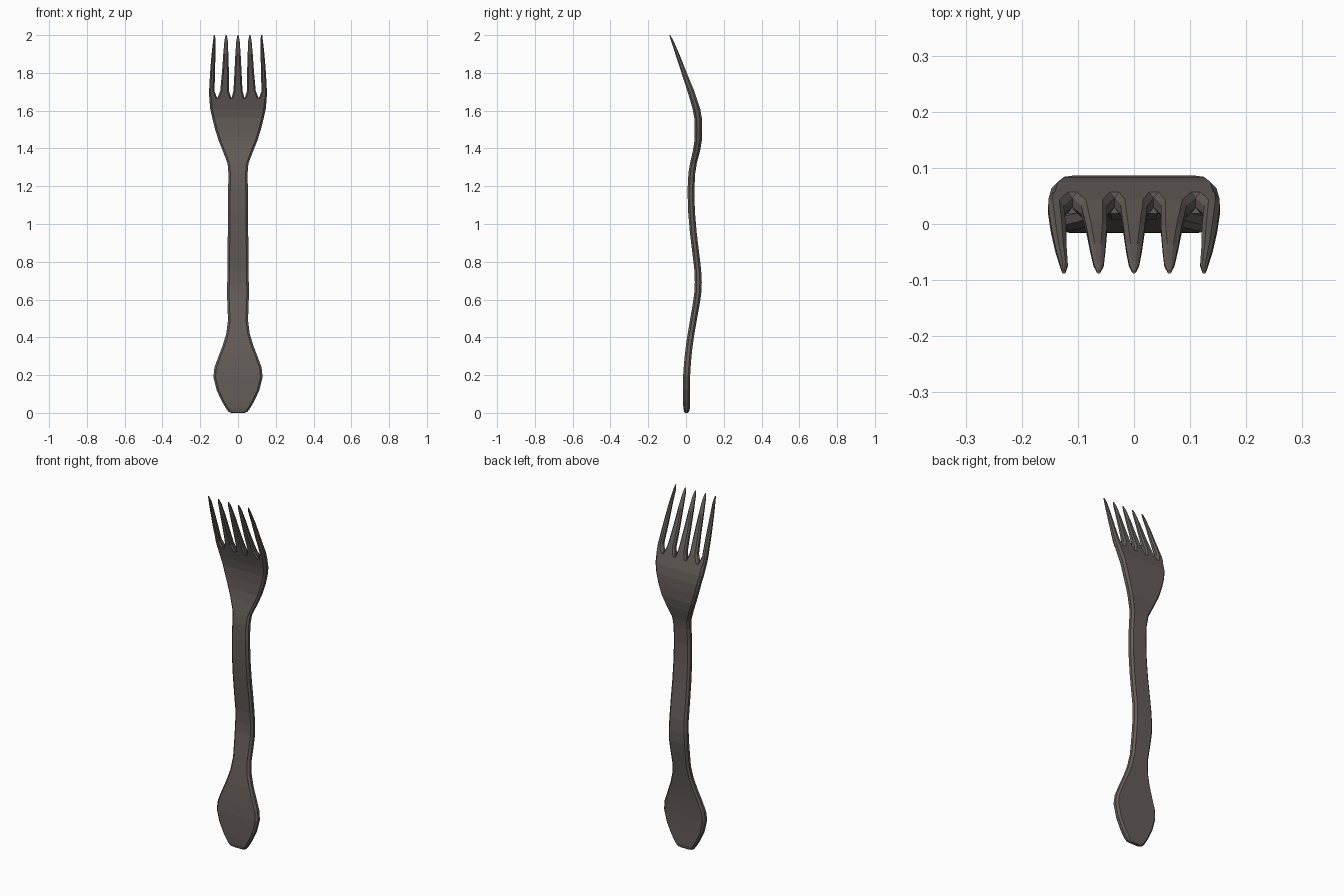
import bpy, bmesh

# Stations along the length: z, half width, centre y, thickness
BODY = [
    (0.000, 0.035, 0.003, 0.014), (0.006, 0.050, 0.003, 0.026),
    (0.022, 0.062, 0.003, 0.034), (0.060, 0.085, 0.002, 0.036),
    (0.120, 0.113, 0.002, 0.036), (0.190, 0.130, 0.003, 0.037),
    (0.240, 0.125, 0.006, 0.037), (0.300, 0.103, 0.011, 0.036),
    (0.360, 0.080, 0.018, 0.036), (0.420, 0.062, 0.027, 0.036),
    (0.490, 0.053, 0.039, 0.036), (0.570, 0.056, 0.053, 0.037),
    (0.630, 0.058, 0.062, 0.037), (0.690, 0.057, 0.065, 0.037),
    (0.760, 0.055, 0.062, 0.036), (0.860, 0.055, 0.050, 0.036),
    (0.960, 0.054, 0.038, 0.036), (1.070, 0.053, 0.029, 0.036),
    (1.180, 0.052, 0.026, 0.036), (1.270, 0.051, 0.031, 0.036),
    (1.320, 0.055, 0.039, 0.036), (1.390, 0.082, 0.056, 0.038),
    (1.440, 0.102, 0.064, 0.039), (1.500, 0.121, 0.066, 0.040),
    (1.560, 0.136, 0.064, 0.040), (1.610, 0.147, 0.055, 0.040),
    (1.665, 0.152, 0.038, 0.038),
]
# Tine stations: z, centre y, thickness
TINE = [(1.665, 0.038, 0.038), (1.705, 0.025, 0.037), (1.800, -0.010, 0.028),
        (1.900, -0.046, 0.021), (1.970, -0.073, 0.013), (2.000, -0.086, 0.005)]
# Left and right edge at each station
CENTRE = [(-.035, .035), (-.024, .024), (-.019, .019), (-.014, .014),
          (-.009, .009), (-.003, .003)]
INNER = [(.035, .110), (.048, .094), (.048, .085), (.051, .078),
         (.054, .072), (.060, .066)]
OUTER = [(.110, .152), (.125, .153), (.121, .148), (.120, .140),
         (.118, .132), (.122, .128)]


def loft(bm, rows, chamfer, cap_start=True):
    """Skin chamfered rectangles: rows of z, left, right, centre y, thickness."""
    rings = []
    for z, l, r, y, t in rows:
        cx, cy = min(chamfer, (r - l) * 0.3), t * 0.28
        a, b = y - t / 2, y + t / 2
        pts = [(l + cx, a), (r - cx, a), (r, a + cy), (r, b - cy),
               (r - cx, b), (l + cx, b), (l, b - cy), (l, a + cy)]
        rings.append([bm.verts.new((px, py, z)) for px, py in pts])
    for lo, hi in zip(rings, rings[1:]):
        for i in range(8):
            j = (i + 1) % 8
            bm.faces.new((lo[i], lo[j], hi[j], hi[i]))
    if cap_start:
        bm.faces.new(rings[0][::-1])
    bm.faces.new(rings[-1])


def finish(bm, name):
    bmesh.ops.recalc_face_normals(bm, faces=bm.faces)
    me = bpy.data.meshes.new(name)
    bm.to_mesh(me)
    bm.free()
    ob = bpy.data.objects.new(name, me)
    bpy.context.collection.objects.link(ob)
    ob.data.materials.append(mat)


mat = bpy.data.materials.new("dark_metal")
mat.diffuse_color = (0.13, 0.11, 0.10, 1)

# Handle and head in one sweep
bm = bmesh.new()
loft(bm, [(z, -w, w, y, t) for z, w, y, t in BODY], 0.011)
finish(bm, "handle_and_head")

# Five tines, side ones mirrored
bm = bmesh.new()
for edges, signs in ((CENTRE, (1,)), (INNER, (1, -1)), (OUTER, (1, -1))):
    for s in signs:
        rows = [(z, min(l * s, r * s), max(l * s, r * s), y, t)
                for (z, y, t), (l, r) in zip(TINE, edges)]
        loft(bm, rows, 0.008, cap_start=False)
finish(bm, "tines")
